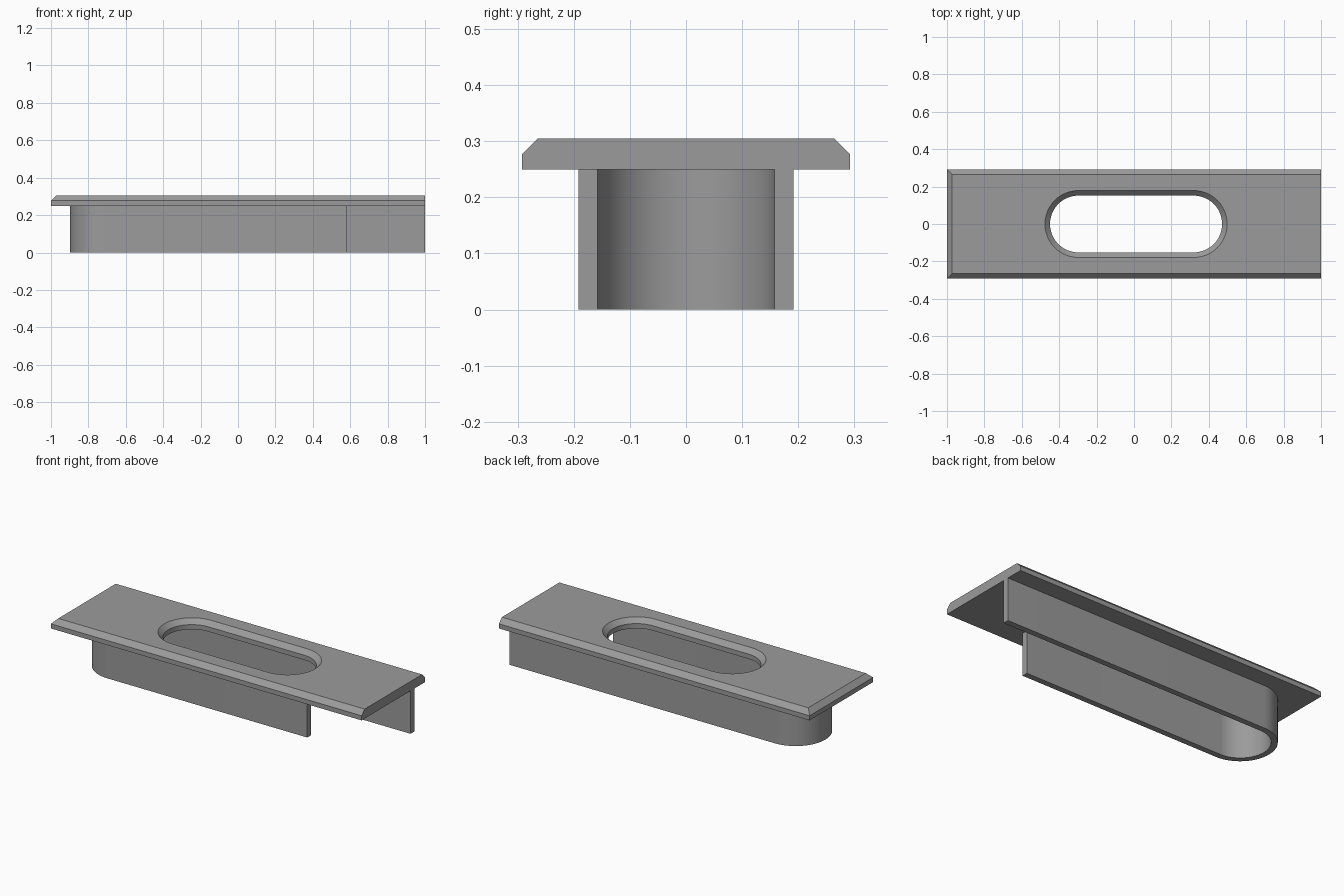
import bpy, bmesh, math

if "Cube" in bpy.data.objects:
    bpy.data.objects.remove(bpy.data.objects["Cube"])

grey = bpy.data.materials.new("mid grey")
grey.diffuse_color = (0.33, 0.33, 0.33, 1)
grey.use_nodes = True
grey.node_tree.nodes["Principled BSDF"].inputs["Base Color"].default_value = grey.diffuse_color


def arc(cx, r, start, end, steps=24):
    """Points on an arc around (cx, 0), angles in degrees."""
    return [(cx + r * math.cos(math.radians(start + (end - start) * i / steps)),
             r * math.sin(math.radians(start + (end - start) * i / steps)))
            for i in range(steps + 1)]


def loft(name, layers):
    """Solid from stacked outlines given as (z, points)."""
    bm = bmesh.new()
    rings = [[bm.verts.new((x, y, z)) for x, y in pts] for z, pts in layers]
    for a, b in zip(rings, rings[1:]):
        n = len(a)
        for i in range(n):
            j = (i + 1) % n
            bm.faces.new((a[i], a[j], b[j], b[i]))
    bm.faces.new(rings[0][::-1])
    bm.faces.new(rings[-1])
    bmesh.ops.recalc_face_normals(bm, faces=bm.faces)
    mesh = bpy.data.meshes.new(name)
    bm.to_mesh(mesh)
    bm.free()
    mesh.materials.append(grey)
    ob = bpy.data.objects.new(name, mesh)
    bpy.context.collection.objects.link(ob)
    return ob


def activate(ob):
    bpy.ops.object.select_all(action='DESELECT')
    ob.select_set(True)
    bpy.context.view_layer.objects.active = ob


def rect(inset):
    # the right end stays square, the other three edges are chamfered
    w = 0.292 - inset
    return [(-1 + inset, -w), (1, -w), (1, w), (-1 + inset, w)]


def slot(r):
    return arc(0.319, r, -90, 90) + arc(-0.297, r, 90, 270)


# Top plate with chamfered rim
plate = loft("top_plate", [(0.25, rect(0)), (0.277, rect(0)), (0.305, rect(0.028))])

# Finger slot with flared upper edge
cutter = loft("slot_cutter", [(0.2, slot(0.152)), (0.278, slot(0.152)),
                              (0.305, slot(0.179)), (0.325, slot(0.199))])
cutter.hide_render = True
cut = plate.modifiers.new("slot", 'BOOLEAN')
cut.operation = 'DIFFERENCE'
cut.solver = 'EXACT'
cut.object = cutter
activate(plate)
bpy.ops.object.modifier_apply(modifier="slot")
bpy.data.objects.remove(cutter)

# U-shaped wall below: long back arm, short front arm, rounded left end
outer = [(1, 0.192)] + arc(-0.706, 0.192, 90, 270, 32) + [(0.58, -0.192)]
inner = [(0.58, -0.158)] + arc(-0.706, 0.158, 270, 90, 32) + [(1, 0.158)]
wall = loft("u_wall", [(0, outer + inner), (0.25, outer + inner)])

for ob in (plate, wall):
    activate(ob)
    bpy.ops.object.shade_smooth_by_angle(angle=math.radians(30))
